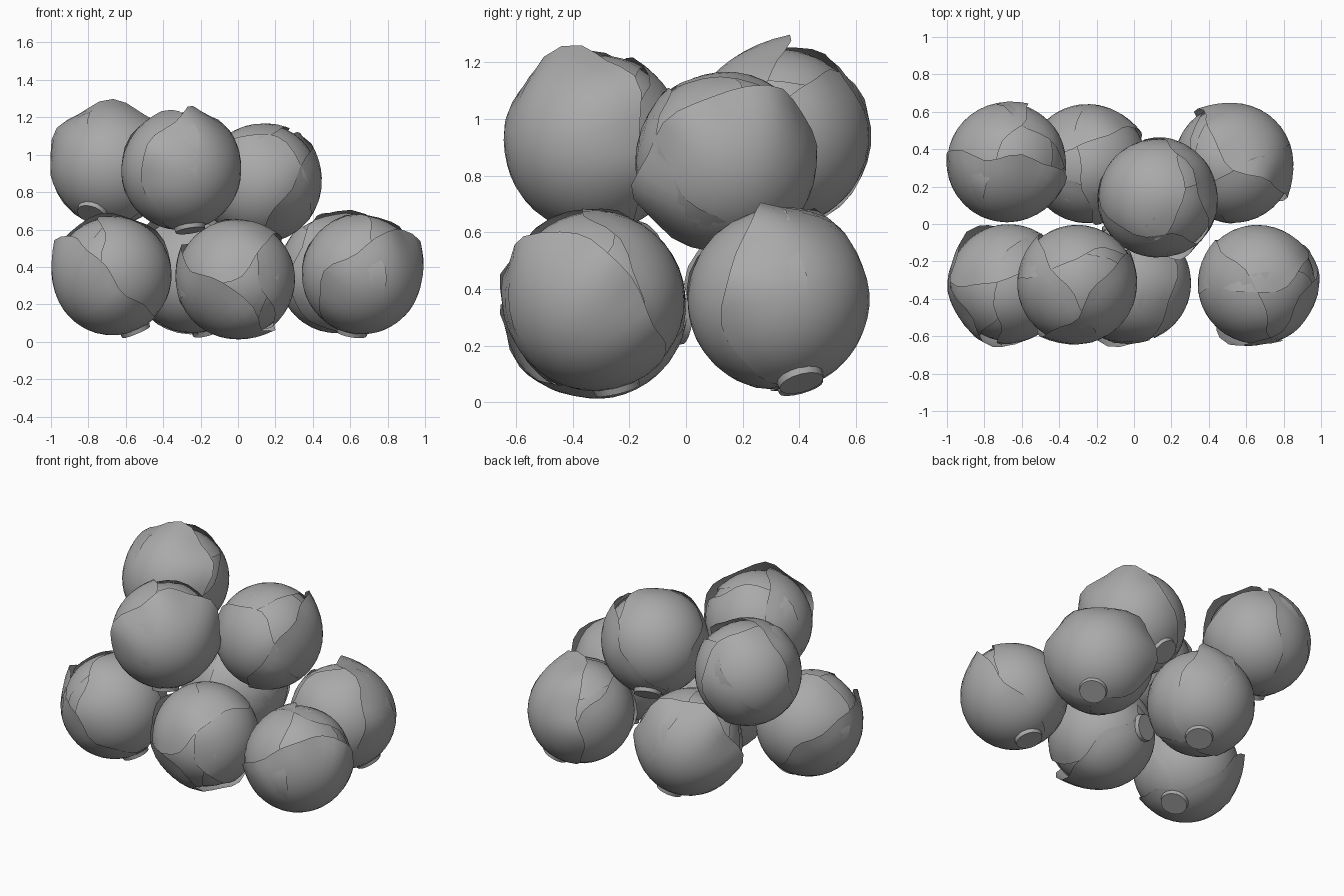
import bpy, bmesh, math, random
from mathutils import Vector, Matrix

if "Cube" in bpy.data.objects:
    bpy.data.objects.remove(bpy.data.objects["Cube"])

random.seed(7)
R = 0.303

# centre, crown direction, direction faced by the outermost leaf
HEADS = [
    ((-0.67, -0.32, 0.355), (-0.38, -0.12, 0.92), (-1, -0.3, 0)),
    ((-0.01, -0.315, 0.335), (0.25, -0.93, 0.15), (-0.6, 0, -0.7)),
    ((0.66, -0.32, 0.36), (0.155, -0.235, 0.96), (0.7, -0.7, 0)),
    ((-0.25, 0.32, 0.36), (-0.26, -0.26, 0.93), (-0.4, 1, 0)),
    ((0.53, 0.325, 0.36), (-0.4, -0.25, 0.88), (0.7, 0.7, 0)),
    ((-0.68, 0.33, 0.935), (0.31, 0.55, 0.77), (-0.2, -1, 0.3)),
    ((-0.305, -0.32, 0.915), (-0.15, 0.2, 0.96), (0.7, -0.7, 0)),
    ((0.125, 0.14, 0.85), (0.24, -0.6, 0.75), (1, 0.1, -0.3)),
]

# leaf: azimuth, tilt from the crown, angular size, layer offset, looseness of the rim
LEAVES = [
    (200, 38, 68, 0.000, 0.0), (80, 48, 72, 0.004, 0.003), (320, 50, 72, 0.008, 0.006),
    (150, 92, 78, 0.012, 0.012), (255, 92, 80, 0.016, 0.014), (0, 115, 80, 0.018, 0.034),
]

grey = bpy.data.materials.new("leaf_grey")
grey.diffuse_color = (0.4, 0.4, 0.4, 1)
grey.use_nodes = True
grey.node_tree.nodes["Principled BSDF"].inputs["Base Color"].default_value = grey.diffuse_color


def add_leaf(bm, az, tilt, size, lift, loose):
    """Cupped leaf: a piece of a sphere with a wavy, slightly flared rim."""
    az, tilt, size = map(math.radians, (az, tilt, size))
    rot = Matrix.Rotation(az, 3, 'Z') @ Matrix.Rotation(tilt, 3, 'Y')
    segs, rings = 32, 9
    p1, p2 = random.uniform(0, 6), random.uniform(0, 6)
    centre = bm.verts.new(rot @ Vector((0, 0, R + lift)))
    prev = None
    for i in range(1, rings + 1):
        t = i / rings
        ring = []
        for j in range(segs):
            f = 2 * math.pi * j / segs
            up = max(0, -math.cos(f))              # side of the rim near the crown
            free = min(1, max(0, 0.6 - math.cos(f)))  # rim not held by the stem
            wave = 0.06 * math.sin(3 * f + p1) + 0.025 * math.sin(7 * f + p2)
            a = size * t * (1 + (wave + 0.09 * up ** 8) * t)
            flare = loose * free * t ** 4 * (0.8 + 0.5 * math.sin(6 * f + p1))
            r = R + lift + flare
            ring.append(bm.verts.new(rot @ Vector((
                r * math.sin(a) * math.cos(f), r * math.sin(a) * math.sin(f), r * math.cos(a)))))
        for j in range(segs):
            k = (j + 1) % segs
            if prev is None:
                bm.faces.new((centre, ring[j], ring[k]))
            else:
                bm.faces.new((prev[j], ring[j], ring[k], prev[k]))
        prev = ring


def cabbage(n, centre, crown, outer):
    bm = bmesh.new()
    # solid heart
    bmesh.ops.create_uvsphere(bm, u_segments=32, v_segments=18, radius=R - 0.004)
    # wrapper leaves
    for leaf in LEAVES:
        add_leaf(bm, *leaf)
    # cut stem
    bmesh.ops.create_cone(bm, cap_ends=True, segments=16, radius1=0.08, radius2=0.095,
                          depth=0.08, matrix=Matrix.Translation((0, 0, -0.292)))
    mesh = bpy.data.meshes.new(f"cabbage_{n}")
    bm.to_mesh(mesh)
    bm.free()
    mesh.materials.append(grey)
    obj = bpy.data.objects.new(f"cabbage_{n}", mesh)
    bpy.context.collection.objects.link(obj)
    z = Vector(crown).normalized()
    x = Vector(outer)
    x = (x - z * x.dot(z)).normalized()
    y = z.cross(x)
    obj.matrix_world = Matrix.Translation(centre) @ Matrix((x, y, z)).transposed().to_4x4()
    bpy.ops.object.select_all(action='DESELECT')
    obj.select_set(True)
    bpy.context.view_layer.objects.active = obj
    bpy.ops.object.shade_smooth_by_angle(angle=math.radians(40))


# stacked heap: five below, three on top
for n, head in enumerate(HEADS, 1):
    cabbage(n, *head)
